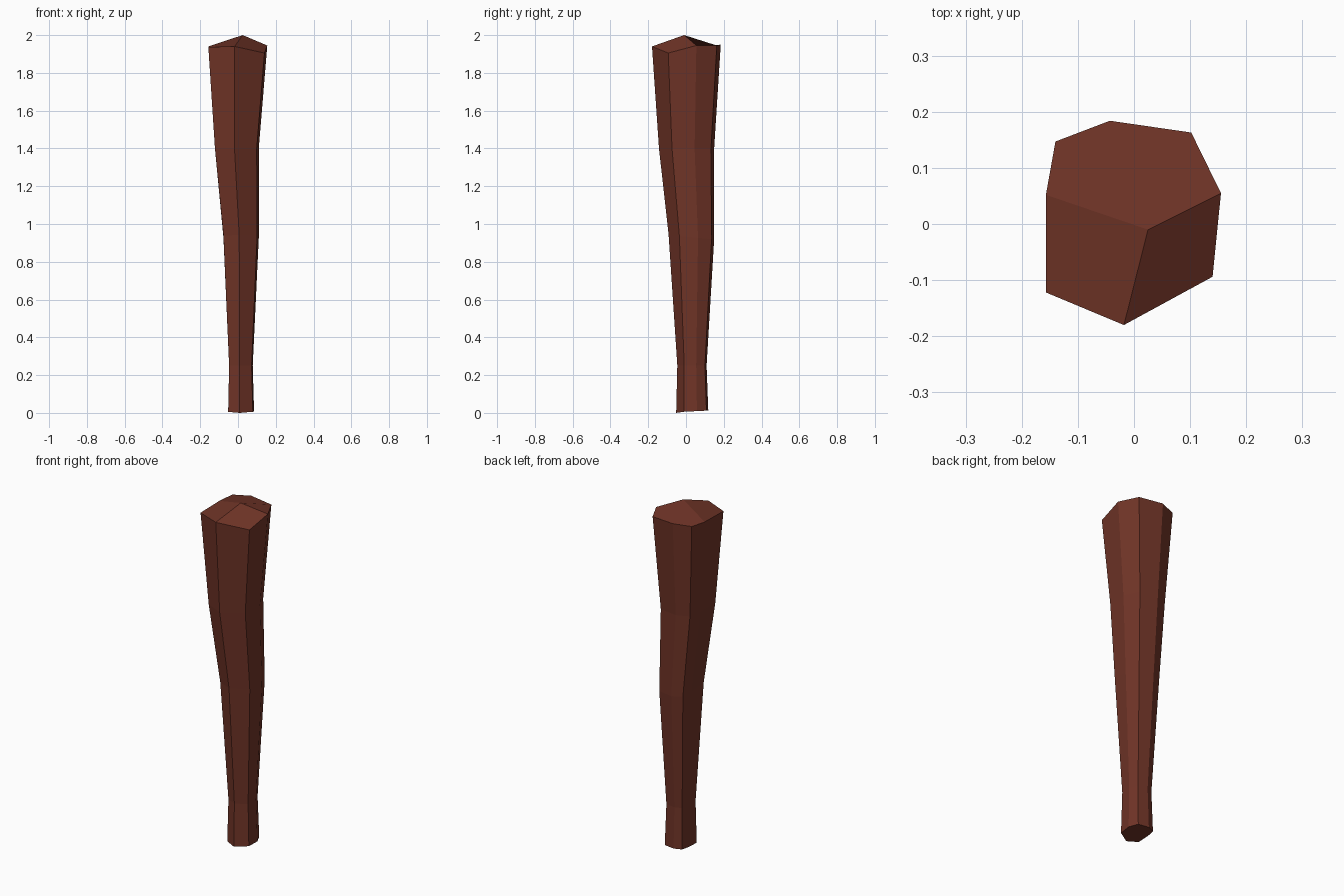
import bpy, bmesh

if "Cube" in bpy.data.objects:
    bpy.data.objects.remove(bpy.data.objects["Cube"])

# Octagonal head outline (x, y, rim height), starting back left and going clockwise
OUTLINE = [(-0.157, 0.052, 1.94), (-0.14, 0.147, 1.945), (-0.043, 0.184, 1.95),
           (0.102, 0.163, 1.945), (0.155, 0.055, 1.945), (0.14, -0.094, 1.905),
           (-0.018, -0.18, 1.94), (-0.157, -0.122, 1.937)]
X0, X1, Y0, Y1 = -0.157, 0.155, -0.18, 0.184

# Shaft sections: height, x extent, y extent, forward tilt
SECTIONS = [(0.008, -0.052, 0.085, -0.052, 0.118, 0.05),
            (0.25, -0.047, 0.078, -0.046, 0.109, 0.0),
            (0.93, -0.077, 0.110, -0.092, 0.149, -0.1),
            (1.40, -0.122, 0.110, -0.143, 0.149, 0.0)]


def remap(v, a0, a1, b0, b1):
    return b0 + (v - a0) / (a1 - a0) * (b1 - b0)


bm = bmesh.new()
rings = []
for z, xa, xb, ya, yb, tilt in SECTIONS:
    ring = []
    for x, y, _ in OUTLINE:
        px, py = remap(x, X0, X1, xa, xb), remap(y, Y0, Y1, ya, yb)
        ring.append(bm.verts.new((px, py, max(0, z + tilt * (py - 0.03)))))
    rings.append(ring)
rings.append([bm.verts.new(p) for p in OUTLINE])
min(rings[0], key=lambda v: v.co.y).co.z = 0

# Shaft sides
n = len(OUTLINE)
for low, high in zip(rings, rings[1:]):
    for i in range(n):
        j = (i + 1) % n
        bm.faces.new((low[i], low[j], high[j], high[i]))

# Butt end and three-faceted crown
bm.faces.new(rings[0])
top = rings[-1]
apex = bm.verts.new((0.025, -0.01, 2.0))
for start, end in ((0, 4), (4, 6), (6, 8)):
    bm.faces.new([top[k % n] for k in range(start, end + 1)] + [apex])
bmesh.ops.recalc_face_normals(bm, faces=bm.faces[:])

mesh = bpy.data.meshes.new("wooden_club")
bm.to_mesh(mesh)
bm.free()
club = bpy.data.objects.new("wooden_club", mesh)
bpy.context.collection.objects.link(club)

# Dark red-brown wood
wood = bpy.data.materials.new("dark_wood")
wood.diffuse_color = (0.16, 0.034, 0.02, 1)
wood.use_nodes = True
wood.node_tree.nodes["Principled BSDF"].inputs["Base Color"].default_value = wood.diffuse_color
mesh.materials.append(wood)
